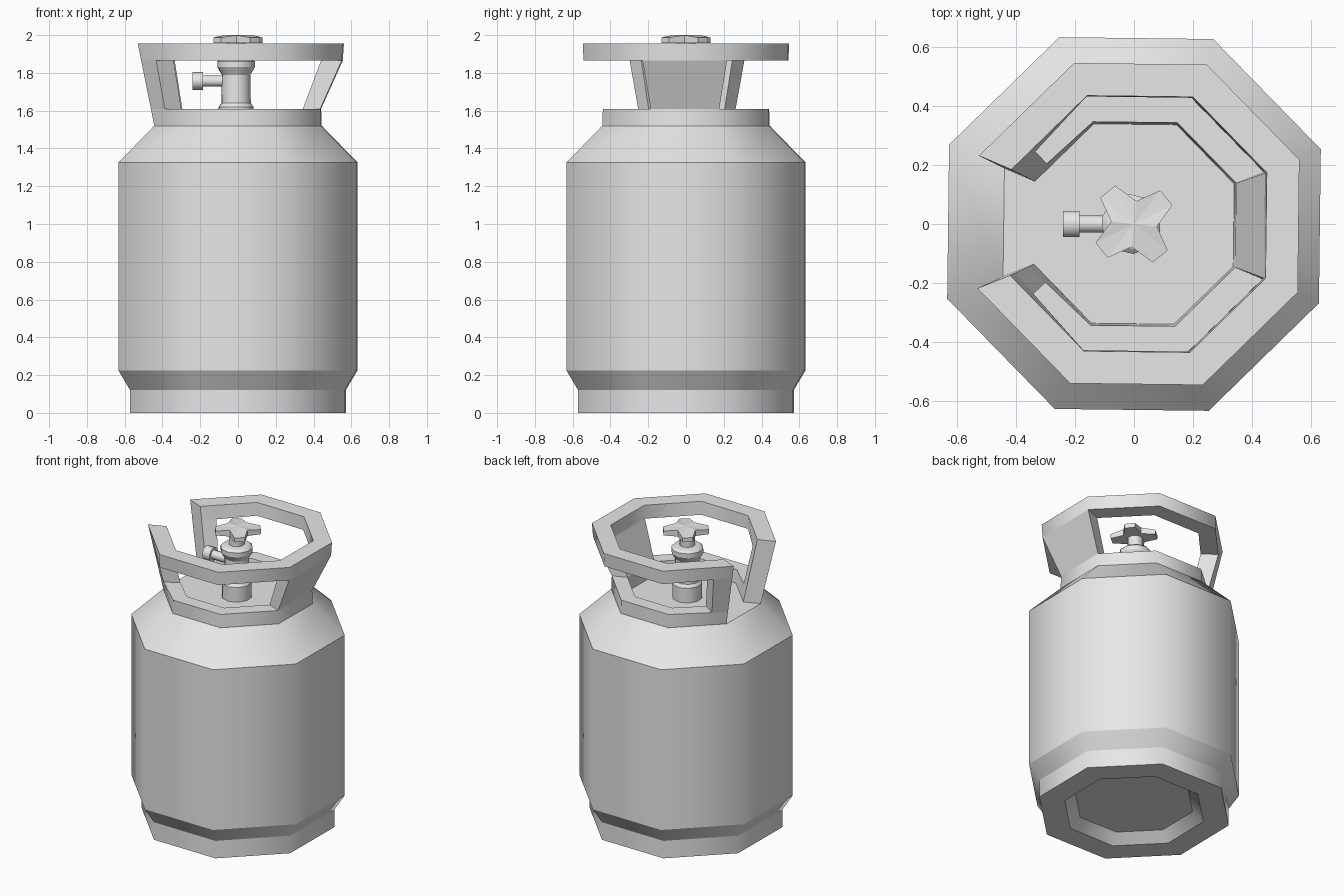
import bpy, bmesh, math
from mathutils import Vector, Matrix

cube = bpy.data.objects.get("Cube")
if cube:
    bpy.data.objects.remove(cube, do_unlink=True)

grey = bpy.data.materials.new("light_grey_metal")
grey.use_nodes = True
grey.diffuse_color = (0.8, 0.8, 0.8, 1)
grey.node_tree.nodes["Principled BSDF"].inputs["Base Color"].default_value = (0.8, 0.8, 0.8, 1)

TURN = math.radians(-0.7)
EIGHTH = math.pi / 4
HALF = EIGHTH / 2


def finish(bm, name, smooth=True, matrix=None):
    """Smooth around the sides, keep the horizontal rings and hard corners sharp."""
    bmesh.ops.recalc_face_normals(bm, faces=bm.faces)
    for f in bm.faces:
        f.smooth = smooth
    for e in bm.edges:
        level = abs(e.verts[0].co.z - e.verts[1].co.z) < 0.001
        e.smooth = not (level or e.calc_face_angle(0) > math.radians(50))
    if matrix:
        bm.transform(matrix)
    mesh = bpy.data.meshes.new(name)
    bm.to_mesh(mesh)
    bm.free()
    mesh.materials.append(grey)
    obj = bpy.data.objects.new(name, mesh)
    bpy.context.collection.objects.link(obj)
    return obj


def lathe(name, profile, sides, start=0.0, matrix=None):
    """Turn (radius, z) points into a capped solid with the given side count."""
    bm = bmesh.new()
    step = 2 * math.pi / sides
    rings = [[bm.verts.new((r * math.cos(start + i * step), r * math.sin(start + i * step), z))
              for i in range(sides)] for r, z in profile]
    for a, b in zip(rings, rings[1:]):
        for i in range(sides):
            j = (i + 1) % sides
            bm.faces.new((a[i], a[j], b[j], b[i]))
    bm.faces.new(rings[0])
    bm.faces.new(rings[-1])
    return finish(bm, name, matrix=matrix)


# Tank with foot ring, recessed underside and sloping shoulder
lathe("tank_body", [(0.38, 0.06), (0.45, 0), (0.615, 0), (0.615, 0.12), (0.682, 0.225),
                    (0.682, 1.325), (0.478, 1.52)], 8, HALF + TURN)


# Collar guard: an open octagon with a rim, posts, a back panel and a top rail
def collar_ring(apothem, shift, z):
    """Eight corners, starting and ending beside the opening on -x."""
    r = apothem / math.cos(HALF)
    angles = [7 * HALF - k * EIGHTH + TURN for k in range(8)]
    return [Vector((shift + r * math.cos(a), r * math.sin(a), z)) for a in angles]


def collar_wall(levels):
    rows = [collar_ring(*lv) for lv in levels]
    low, high = rows[0], rows[-1]
    for row in rows[1:-1]:
        t = (row[0].z - low[0].z) / (high[0].z - low[0].z)
        for end in (0, -1):       # the free ends rise in one straight line
            row[end] = low[end].lerp(high[end], t)
    for row in rows:              # extra column gives the end posts their width
        first, last = row[0].lerp(row[1], 0.27), row[-1].lerp(row[-2], 0.27)
        row.insert(1, first)
        row.insert(-1, last)
    return rows


heights = (1.52, 1.61, 1.865, 1.955)
shifts = (0, 0, 0.012, 0.015)
outer = collar_wall(list(zip((0.441, 0.438, 0.54, 0.543), shifts, heights)))
inner = collar_wall(list(zip((0.338, 0.345, 0.43, 0.433), shifts, heights)))

bm = bmesh.new()
vo = [[bm.verts.new(p) for p in row] for row in outer]
vi = [[bm.verts.new(p) for p in row] for row in inner]


def solid(row, col):
    if not (0 <= row < 3 and 0 <= col < 9):
        return False
    return row != 1 or col in (0, 4, 8)


for r in range(3):
    for c in range(9):
        if not solid(r, c):
            continue
        loop = [(r, c), (r, c + 1), (r + 1, c + 1), (r + 1, c)]
        bm.faces.new([vo[a][b] for a, b in loop])
        bm.faces.new([vi[a][b] for a, b in reversed(loop)])
        neighbours = [(r - 1, c), (r, c + 1), (r + 1, c), (r, c - 1)]
        for k, cell in enumerate(neighbours):
            if not solid(*cell):
                (a, b), (d, e) = loop[k], loop[(k + 1) % 4]
                bm.faces.new((vo[a][b], vo[d][e], vi[d][e], vi[a][b]))
finish(bm, "collar_guard")

# Valve body and stem
lathe("valve_body", [(0.095, 1.51), (0.095, 1.62), (0.08, 1.64), (0.078, 1.79), (0.102, 1.83),
                     (0.102, 1.86), (0.085, 1.875), (0.05, 1.88), (0.05, 1.965)], 10, HALF,
      Matrix.Translation((-0.01, 0, 0)))

# Side outlet pointing to -x
lathe("valve_outlet", [(0.03, 0), (0.03, 0.145), (0.047, 0.145), (0.047, 0.2)], 10, 0,
      Matrix.Translation((-0.04, 0, 1.757)) @ Matrix.Rotation(-math.pi / 2, 4, "Y"))

# Four-armed hand wheel, tips slightly thinner than the hub
bm = bmesh.new()
top, bottom = [], []
for k in range(4):
    a = math.radians(39) + k * math.pi / 2
    for radius, da, drop in ((0.145, -13, 0.013), (0.145, 13, 0.013), (0.078, 45, 0)):
        x, y = (radius * f(a + math.radians(da)) for f in (math.cos, math.sin))
        top.append(bm.verts.new((x, y, 2 - drop)))
        bottom.append(bm.verts.new((x, y, 1.957)))
hub = bm.verts.new((0, 0, 2))
n = len(top)
for i in range(n):
    j = (i + 1) % n
    bm.faces.new((top[i], top[j], hub))
    bm.faces.new((bottom[i], bottom[j], top[j], top[i]))
bm.faces.new(bottom)
finish(bm, "hand_wheel", smooth=False)
